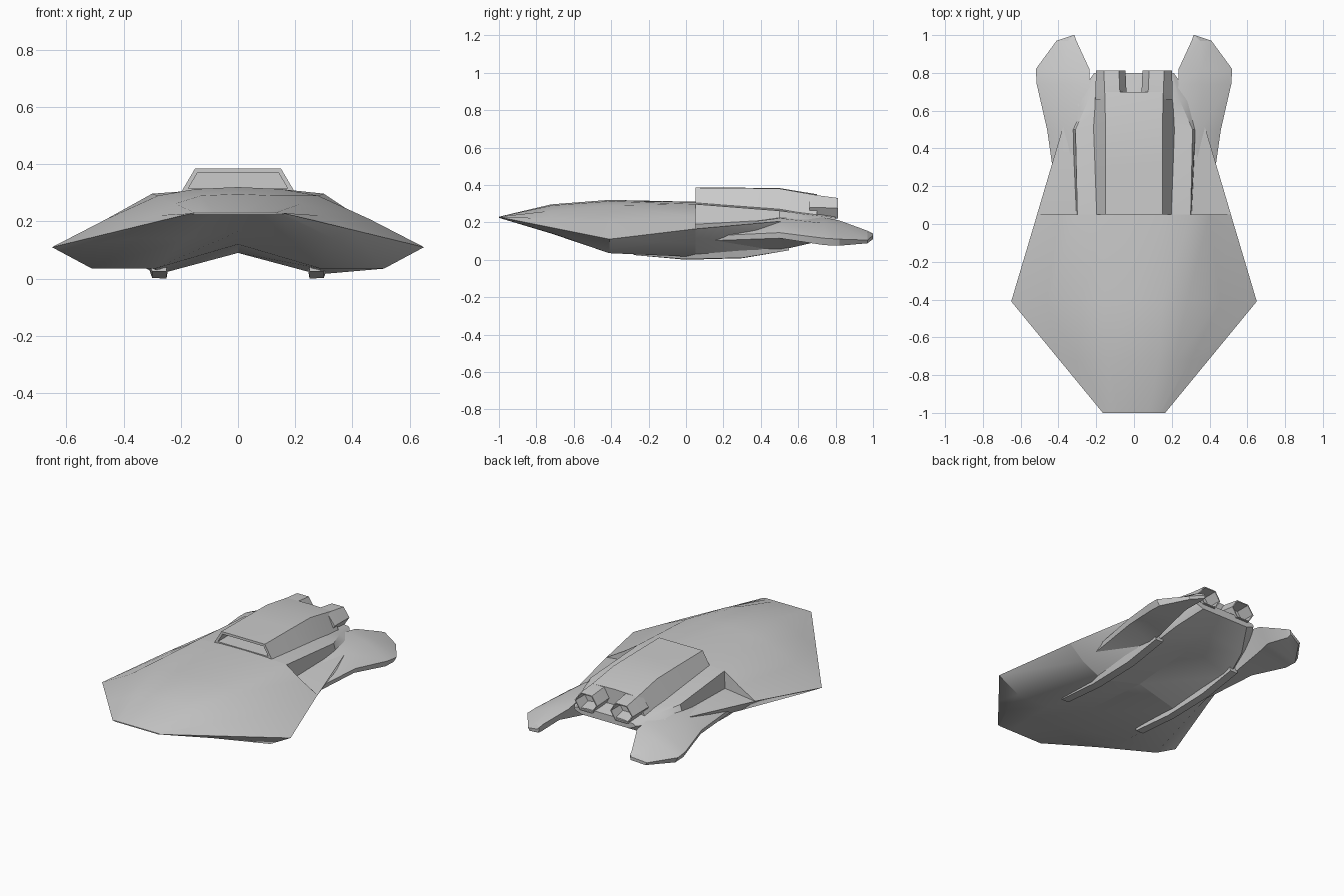
import bpy, bmesh
from mathutils import Vector

if "Cube" in bpy.data.objects:
    bpy.data.objects.remove(bpy.data.objects["Cube"])


def finish(name, bm, mirror=False, angle=0.5):
    bmesh.ops.remove_doubles(bm, verts=bm.verts, dist=0.0005)
    bmesh.ops.recalc_face_normals(bm, faces=bm.faces)
    me = bpy.data.meshes.new(name)
    bm.to_mesh(me)
    bm.free()
    ob = bpy.data.objects.new(name, me)
    bpy.context.collection.objects.link(ob)
    if mirror:
        ob.modifiers.new("mirror", 'MIRROR').use_mirror_merge = False
    bpy.ops.object.select_all(action='DESELECT')
    ob.select_set(True)
    bpy.context.view_layer.objects.active = ob
    bpy.ops.object.shade_smooth_by_angle(angle=angle)
    return ob


def loft(sections, symmetric=False):
    """Skin (y, [(x, z), ...]) rings; returns bmesh and its two end caps."""
    bm = bmesh.new()
    rings = []
    for y, pts in sections:
        if symmetric:
            pts = pts + [(-x, z) for x, z in reversed(pts) if x > 0]
        rings.append([bm.verts.new((x, y, z)) for x, z in pts])
    n = len(rings[0])
    for a, b in zip(rings, rings[1:]):
        for i in range(n):
            j = (i + 1) % n
            bm.faces.new((a[i], a[j], b[j], b[i]))
    caps = [bm.faces.new(rings[0]), bm.faces.new(rings[-1])]
    return bm, caps


def recess(bm, face, rim, depth):
    """Inset an end cap and push it inward along y."""
    bmesh.ops.recalc_face_normals(bm, faces=bm.faces)
    bmesh.ops.inset_region(bm, faces=[face], thickness=rim, use_even_offset=True)
    hole = bmesh.ops.extrude_discrete_faces(bm, faces=[face])['faces'][0]
    bmesh.ops.translate(bm, verts=hole.verts, vec=Vector((0, depth, 0)))


# Hull: half sections from top centre over the wing edge to bottom centre;
# the doubled station at y = 0.05 is the step into the side pockets
hull = [
    (-1.0, [(0, .23), (.08, .23), (.13, .23), (.15, .23), (.165, .228), (.15, .224), (.08, .224), (0, .224)]),
    (-.72, [(0, .296), (.13, .29), (.22, .262), (.3, .22), (.395, .172), (.33, .142), (.18, .14), (0, .165)]),
    (-.41, [(0, .32), (.15, .313), (.28, .29), (.46, .208), (.65, .11), (.51, .035), (.29, .035), (0, .12)]),
    (.05, [(0, .31), (.15, .308), (.3, .297), (.4, .23), (.513, .165), (.42, .085), (.28, .015), (0, .09)]),
    (.051, [(0, .31), (.15, .308), (.3, .297), (.305, .19), (.513, .165), (.42, .085), (.28, .015), (0, .09)]),
    (.5, [(0, .28), (.16, .275), (.31, .262), (.325, .215), (.38, .205), (.37, .16), (.28, .045), (0, .13)]),
    (.66, [(0, .26), (.15, .255), (.24, .24), (.28, .215), (.31, .205), (.29, .17), (.24, .11), (0, .15)]),
    (.8, [(0, .235), (.12, .235), (.2, .225), (.205, .22), (.21, .215), (.205, .205), (.16, .19), (0, .19)]),
]
bm, caps = loft(hull, symmetric=True)
finish("hull", bm)

# Skids along the two keels
bm, caps = loft([
    (-.28, [(.25, .05), (.31, .05), (.3, .025), (.25, .025)]),
    (.0, [(.24, .06), (.32, .06), (.3, .003), (.25, .0)]),
    (.3, [(.24, .06), (.32, .06), (.3, .01), (.25, .008)]),
    (.55, [(.24, .1), (.31, .1), (.3, .05), (.25, .05)]),
])
finish("skid", bm, mirror=True)

# Drooping tail fins
bm, caps = loft([
    (.08, [(.24, .17), (.31, .17), (.4, .125), (.4, .1), (.27, .04)]),
    (.5, [(.22, .235), (.35, .222), (.46, .145), (.45, .115), (.29, .05)]),
    (.74, [(.235, .225), (.36, .195), (.515, .115), (.5, .078), (.3, .105)]),
    (.82, [(.236, .21), (.36, .18), (.52, .11), (.5, .075), (.3, .125)]),
    (.97, [(.305, .155), (.35, .145), (.41, .105), (.4, .088), (.32, .105)]),
    (1.0, [(.315, .14), (.318, .14), (.322, .13), (.322, .11), (.316, .11)]),
])
finish("tail_fin", bm, mirror=True)

# Engine hood with a recessed front intake
bm, caps = loft([
    (.05, [(0, .385), (.15, .385), (.2, .3), (0, .3)]),
    (.3, [(0, .385), (.15, .383), (.21, .28), (0, .27)]),
    (.5, [(0, .383), (.15, .38), (.22, .26), (0, .25)]),
    (.7, [(0, .35), (.155, .345), (.21, .225), (0, .215)]),
], symmetric=True)
recess(bm, caps[0], .015, .15)
finish("engine_hood", bm)

# Twin six-sided exhaust nozzles
ring = [(.04, .285), (.075, .345), (.155, .345), (.205, .28), (.165, .22), (.075, .22)]
end = [(.045, .275), (.08, .33), (.16, .33), (.2, .275), (.165, .22), (.08, .22)]
bm, caps = loft([(.66, ring), (.7, ring), (.812, end)])
recess(bm, caps[1], .006, -.09)
finish("exhaust_nozzle", bm, mirror=True)
